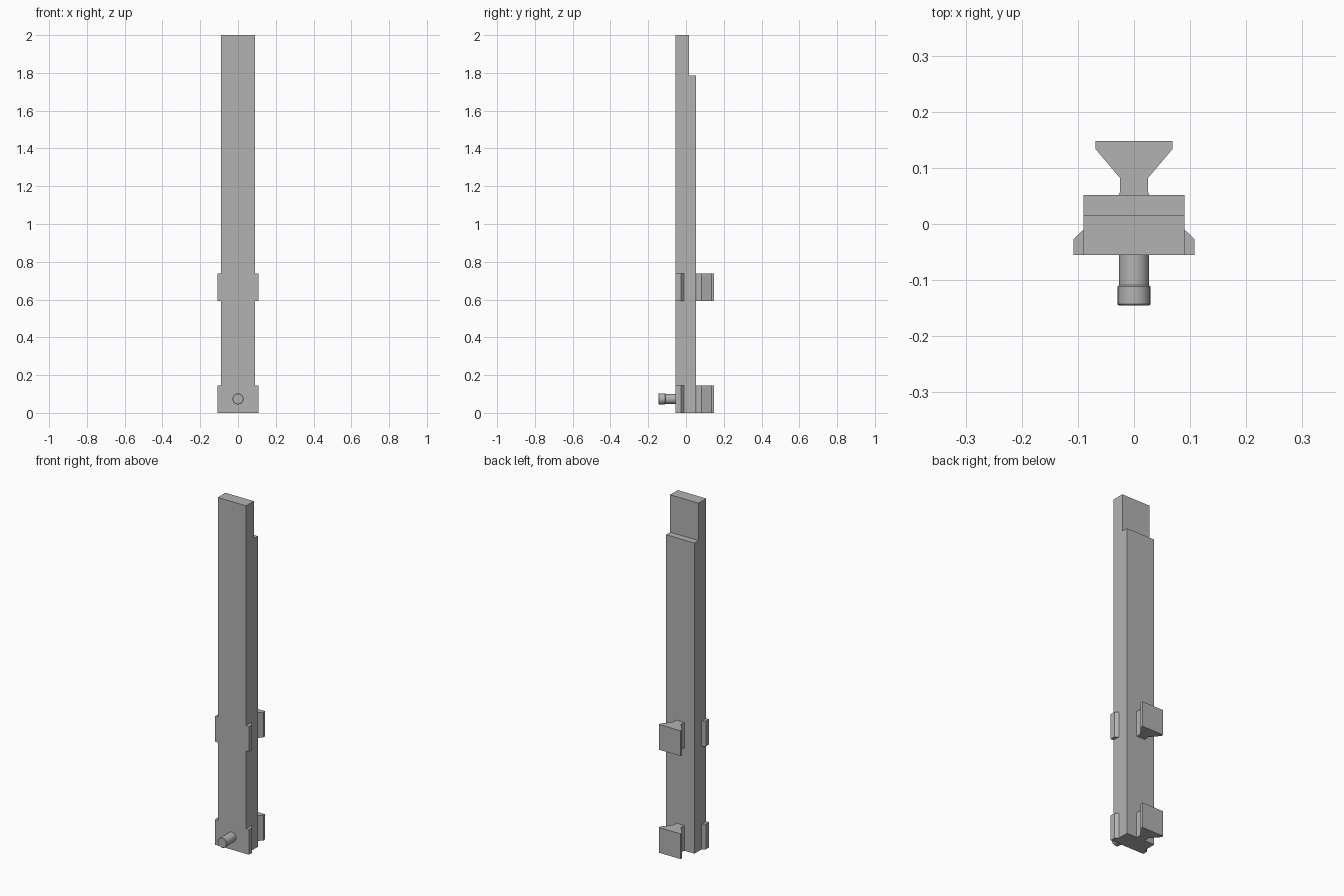
import bpy, bmesh, math
from mathutils import Matrix

cube = bpy.data.objects.get("Cube")
if cube:
    bpy.data.objects.remove(cube)

GREY = (0.45, 0.45, 0.45, 1)
grey = bpy.data.materials.new("plain_grey")
grey.use_nodes = True
grey.diffuse_color = GREY
grey.node_tree.nodes["Principled BSDF"].inputs["Base Color"].default_value = GREY


def add_object(name, bm):
    bmesh.ops.recalc_face_normals(bm, faces=bm.faces)
    mesh = bpy.data.meshes.new(name)
    bm.to_mesh(mesh)
    bm.free()
    mesh.materials.append(grey)
    obj = bpy.data.objects.new(name, mesh)
    bpy.context.collection.objects.link(obj)
    return obj


def extrude(name, points, direction):
    """Extrude a closed outline of 3D points along a direction."""
    bm = bmesh.new()
    face = bm.faces.new([bm.verts.new(p) for p in points])
    result = bmesh.ops.extrude_face_region(bm, geom=[face], use_keep_orig=True)
    verts = [v for v in result["geom"] if isinstance(v, bmesh.types.BMVert)]
    bmesh.ops.translate(bm, verts=verts, vec=direction)
    return add_object(name, bm)


HALF, FRONT, BACK, STEP = 0.09, -0.055, 0.052, 0.015
CLIP_HEIGHT = 0.145

# Long bar with a thinner tongue at the top
side = [(FRONT, 0), (BACK, 0), (BACK, 1.785), (STEP, 1.785), (STEP, 2), (FRONT, 2)]
extrude("bar", [(-HALF, y, z) for y, z in side], (2 * HALF, 0, 0))

# Two levels of side tabs and dovetail clips
tab = [(HALF - 0.01, FRONT), (0.108, FRONT), (0.108, -0.027),
       (HALF, -0.01), (HALF - 0.01, -0.01)]
half_clip = [(0.029, BACK - 0.003), (0.025, 0.057), (0.025, 0.082),
             (0.069, 0.134), (0.069, 0.148)]
clip = half_clip + [(-x, y) for x, y in reversed(half_clip)]
for level, z in (("lower", 0), ("upper", 0.592)):
    extrude(level + "_dovetail_clip", [(x, y, z) for x, y in clip], (0, 0, CLIP_HEIGHT))
    for hand, s in (("left", 1), ("right", -1)):
        extrude(f"{level}_{hand}_tab", [(s * x, y, z) for x, y in tab], (0, 0, CLIP_HEIGHT))

# Round peg on the front, turned from a profile of (radius, y)
profile = [(0, -0.05), (0.027, -0.05), (0.027, -0.109), (0.029, -0.111),
           (0.029, -0.143), (0.027, -0.145), (0, -0.145)]
bm = bmesh.new()
verts = [bm.verts.new((r, y, 0)) for r, y in profile]
edges = [bm.edges.new(pair) for pair in zip(verts, verts[1:])]
bmesh.ops.spin(bm, geom=verts + edges, cent=(0, 0, 0), axis=(0, 1, 0),
               angle=2 * math.pi, steps=32)
bmesh.ops.remove_doubles(bm, verts=bm.verts, dist=0.0001)
bmesh.ops.transform(bm, matrix=Matrix.Translation((0, 0, 0.074)), verts=bm.verts)
peg = add_object("front_peg", bm)
bpy.ops.object.select_all(action="DESELECT")
peg.select_set(True)
bpy.context.view_layer.objects.active = peg
bpy.ops.object.shade_smooth_by_angle(angle=math.radians(30))
